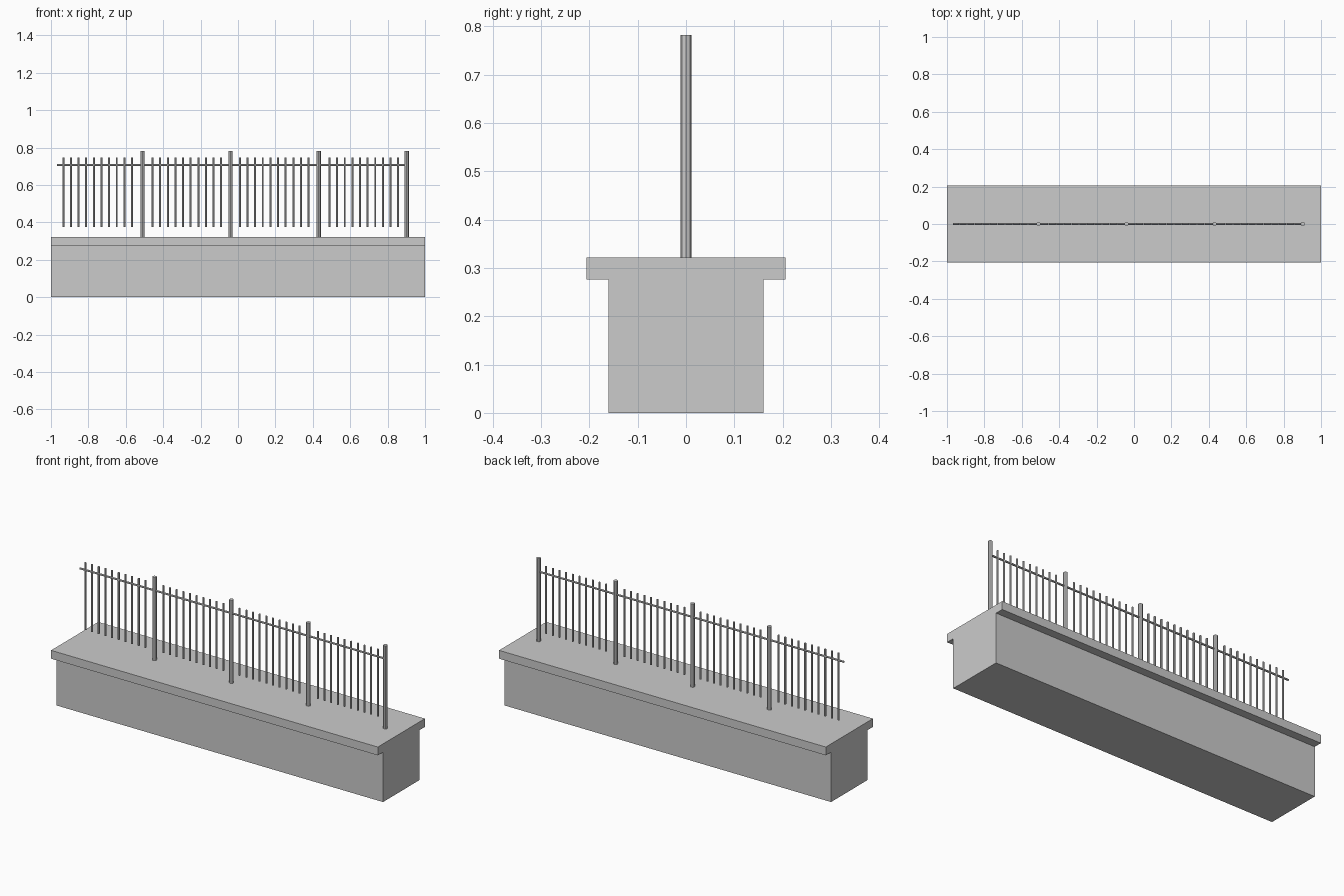
import bpy, bmesh
from math import radians

if "Cube" in bpy.data.objects:
    bpy.data.objects.remove(bpy.data.objects["Cube"])


def mesh_object(name, bm):
    bmesh.ops.recalc_face_normals(bm, faces=bm.faces)
    me = bpy.data.meshes.new(name)
    bm.to_mesh(me)
    bm.free()
    ob = bpy.data.objects.new(name, me)
    bpy.context.collection.objects.link(ob)
    return ob


def rod(name, radius, length, location, sides=8, rotation=(0, 0, 0)):
    bpy.ops.mesh.primitive_cylinder_add(vertices=sides, radius=radius, depth=length,
                                        location=location, rotation=rotation)
    ob = bpy.context.object
    ob.name = name
    return ob


# Wall with overhanging coping: T profile extruded along x
half = [(0.16, 0.0), (0.16, 0.276), (0.206, 0.276), (0.206, 0.322)]
profile = half + [(-y, z) for y, z in reversed(half)]
bm = bmesh.new()
face = bm.faces.new([bm.verts.new((-1, y, z)) for y, z in profile])
ext = bmesh.ops.extrude_face_region(bm, geom=[face])
bmesh.ops.translate(bm, vec=(2, 0, 0),
                    verts=[v for v in ext["geom"] if isinstance(v, bmesh.types.BMVert)])
mesh_object("wall", bm)

# Four fence sections, each ten balusters followed by a post
post_bottom, post_top = 0.32, 0.782
bar_bottom, bar_top = 0.375, 0.747
post_x = [-0.511 + 0.471 * i for i in range(4)]
first_bar_x = [-0.934, -0.457, 0.010, 0.489]
for px, bx in zip(post_x, first_bar_x):
    rod("fence_post", 0.0115, post_top - post_bottom,
        (px, 0, (post_top + post_bottom) / 2))
    for i in range(10):
        rod("baluster", 0.0052, bar_top - bar_bottom,
            (bx + i * 0.0408, 0, (bar_top + bar_bottom) / 2))

# Top rail running through the bars and posts
rail_start, rail_end = -0.968, 0.903
rod("top_rail", 0.0052, rail_end - rail_start, ((rail_start + rail_end) / 2, 0, 0.706),
    rotation=(0, radians(90), 0))
